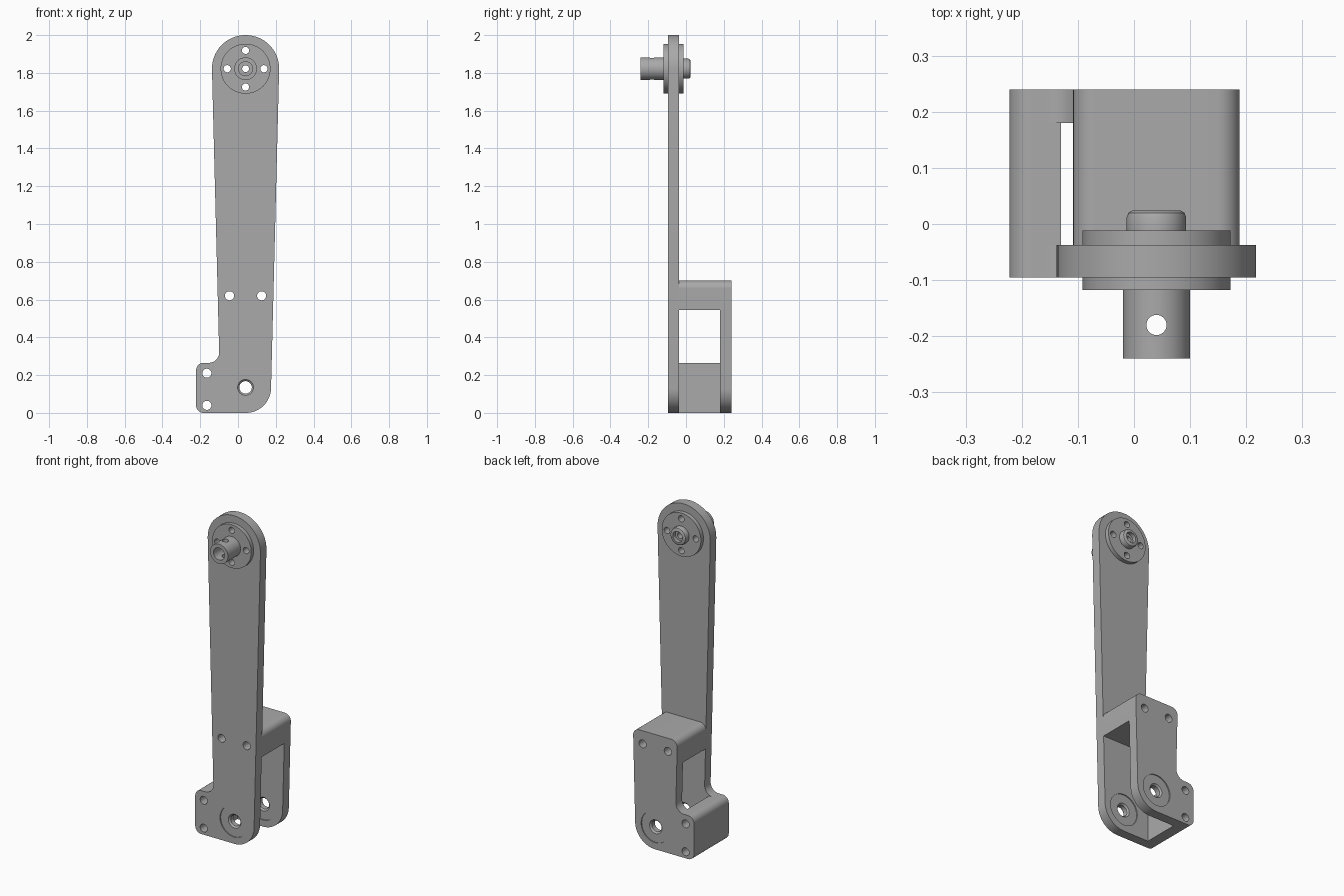
import bpy, bmesh, math
from mathutils import Vector, Matrix

cube = bpy.data.objects.get("Cube")
if cube:
    bpy.data.objects.remove(cube, do_unlink=True)

metal = bpy.data.materials.new("grey_metal")
metal.use_nodes = True
metal.diffuse_color = (0.4, 0.4, 0.4, 1)
metal.node_tree.nodes["Principled BSDF"].inputs["Base Color"].default_value = (0.4, 0.4, 0.4, 1)

CX, HUB_Z, PIVOT_Z = 0.04, 1.822, 0.135
FRONT, BACK = (-0.095, -0.037), (0.18, 0.24)


def finish(name, bm):
    bmesh.ops.recalc_face_normals(bm, faces=bm.faces)
    mesh = bpy.data.meshes.new(name)
    bm.to_mesh(mesh)
    bm.free()
    mesh.materials.append(metal)
    obj = bpy.data.objects.new(name, mesh)
    bpy.context.collection.objects.link(obj)
    return obj


def rounded(corners, steps=16):
    """Outline with each (x, z, radius) corner replaced by a tangent arc."""
    out = []
    for i, (x, z, r) in enumerate(corners):
        p = Vector((x, z))
        if r == 0:
            out.append(p)
            continue
        a = (Vector(corners[i - 1][:2]) - p).normalized()
        b = (Vector(corners[(i + 1) % len(corners)][:2]) - p).normalized()
        half = a.angle(b) / 2
        centre = p + (a + b).normalized() * r / math.sin(half)
        start = p + a * r / math.tan(half) - centre
        end = p + b * r / math.tan(half) - centre
        turn = start.angle_signed(end)
        for k in range(steps + 1):
            out.append(centre + Matrix.Rotation(-turn * k / steps, 2) @ start)
    return out


def slab(name, corners, y0, y1):
    bm = bmesh.new()
    face = bm.faces.new([bm.verts.new((p.x, y0, p.y)) for p in rounded(corners)])
    ext = bmesh.ops.extrude_face_region(bm, geom=[face])["geom"]
    bmesh.ops.translate(bm, vec=(0, y1 - y0, 0),
                        verts=[v for v in ext if isinstance(v, bmesh.types.BMVert)])
    return finish(name, bm)


def lathe(name, profile, z):
    """Turn a closed (radius, y) profile about the y axis line at CX, z."""
    bm = bmesh.new()
    n = 64
    rings = [[bm.verts.new((CX + r * math.cos(2 * math.pi * k / n), y,
                            z + r * math.sin(2 * math.pi * k / n))) for k in range(n)]
             for r, y in profile]
    for i, ring in enumerate(rings):
        prev = rings[i - 1]
        for k in range(n):
            m = (k + 1) % n
            bm.faces.new((prev[k], prev[m], ring[m], ring[k]))
    return finish(name, bm)


def drill(obj, holes, axis="Y"):
    """Cut round holes given as (x, other coordinate, radius)."""
    bm = bmesh.new()
    for x, c, r in holes:
        if axis == "Y":
            mat = Matrix.Translation((x, 0, c)) @ Matrix.Rotation(math.pi / 2, 4, "X")
        else:
            mat = Matrix.Translation((x, c, HUB_Z))
        bmesh.ops.create_cone(bm, cap_ends=True, segments=32, radius1=r, radius2=r,
                              depth=1, matrix=mat)
    cutter = finish("hole_cutter", bm)
    cutter.hide_render = True
    mod = obj.modifiers.new("holes", "BOOLEAN")
    mod.operation, mod.solver, mod.object = "DIFFERENCE", "EXACT", cutter
    bpy.context.view_layer.update()
    deps = bpy.context.evaluated_depsgraph_get()
    obj_mesh = bpy.data.meshes.new_from_object(obj.evaluated_get(deps))
    obj.modifiers.clear()
    obj.data = obj_mesh
    bpy.data.objects.remove(cutter, do_unlink=True)


def half_width(z):
    return 0.135 + (z - PIVOT_Z) * 0.0254


# Shared lower outline: rounded pivot end and the side foot
def side(z, s):
    return CX + s * half_width(z)


lower = [(side(0, 1), 0, 0.133), (-0.222, 0, 0.04), (-0.222, 0.265, 0.04),
         (side(0.265, -1), 0.265, 0.055)]


def plate_outline(top, radius):
    return [(side(top, -1), top, radius), (side(top, 1), top, radius)] + lower


upper_holes = [(-0.045, 0.62, 0.024), (0.125, 0.62, 0.024)]
foot_holes = [(-0.165, 0.21, 0.024), (-0.165, 0.04, 0.024)]
bearing_seat = [(CX, PIVOT_Z, 0.095)]
hub_holes = [(CX + dx * 0.097, HUB_Z + dz * 0.097, 0.019)
             for dx, dz in ((1, 0), (-1, 0), (0, 1), (0, -1))]

# Long front arm and short back plate
arm = slab("front_arm", plate_outline(2.0, 0.177), *FRONT)
drill(arm, upper_holes + foot_holes + bearing_seat + hub_holes + [(CX, HUB_Z, 0.018)])
back = slab("back_plate", plate_outline(0.7, 0.04), *BACK)
drill(back, upper_holes + foot_holes + bearing_seat)

# Spacer blocks joining the plates
upper = slab("upper_spacer", [(side(0.7, -1), 0.7, 0.04), (side(0.7, 1), 0.7, 0.04),
                              (side(0.545, 1), 0.545, 0), (side(0.545, -1), 0.545, 0)],
             FRONT[1], BACK[0])
drill(upper, upper_holes)
foot = slab("foot_spacer", [(-0.13, 0, 0), (-0.222, 0, 0.04), (-0.222, 0.265, 0.04),
                            (-0.13, 0.265, 0)], FRONT[1], BACK[0])
drill(foot, foot_holes)

# Pivot bearings, slightly recessed, with chamfered bores
bearings = []
for label, (y0, y1) in (("front", FRONT), ("back", BACK)):
    a, b = y0 + 0.006, y1 - 0.006
    bearings.append(lathe(label + "_bearing",
                          [(0.095, a), (0.095, b), (0.042, b), (0.033, b - 0.009),
                           (0.033, a + 0.009), (0.042, a)], PIVOT_Z))

# Hub flange with its shaft collar and cross hole
hub = lathe("hub_collar", [(0.037, -0.24), (0.06, -0.24), (0.06, -0.118), (0.132, -0.118),
                           (0.132, -0.095), (0.018, -0.095), (0.018, -0.125),
                           (0.037, -0.125)], HUB_Z)
drill(hub, hub_holes)
drill(hub, [(CX, -0.18, 0.018)], "Z")

# Rear flange and screw head
flange = lathe("rear_flange", [(0.018, -0.037), (0.132, -0.037), (0.132, -0.012),
                               (0.018, -0.012)], HUB_Z)
drill(flange, hub_holes)
screw = lathe("screw_head", [(0.018, -0.012), (0.053, -0.012), (0.053, 0.012), (0.05, 0.02),
                             (0.043, 0.024), (0.032, 0.024), (0.032, 0), (0.018, 0)], HUB_Z)

# Smooth the round surfaces, keep edges sharp
bpy.ops.object.select_all(action="DESELECT")
for obj in [arm, back, upper, foot, hub, flange, screw] + bearings:
    obj.select_set(True)
    bpy.context.view_layer.objects.active = obj
bpy.ops.object.shade_smooth_by_angle(angle=math.radians(30))
